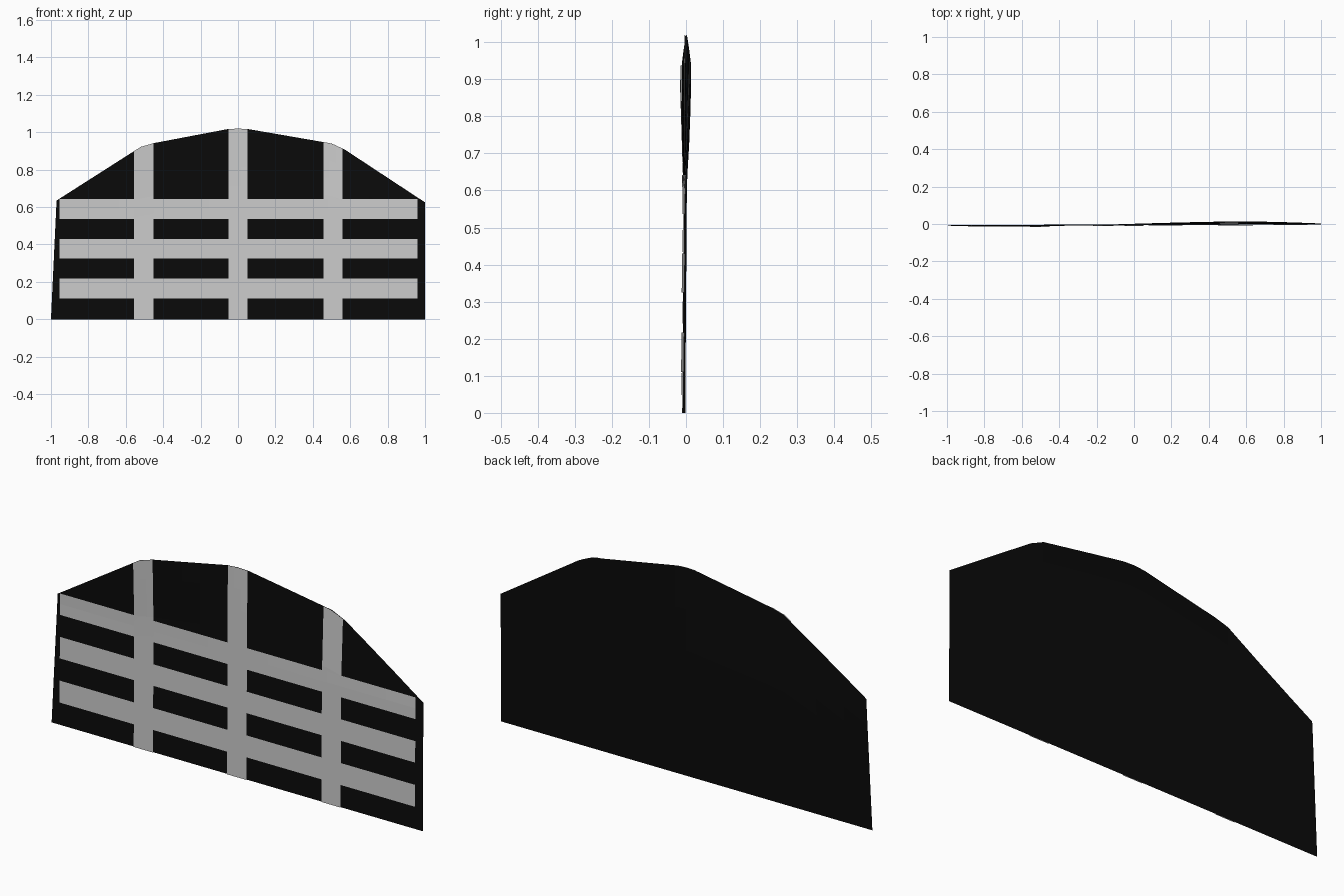
import bpy, bmesh

if "Cube" in bpy.data.objects:
    bpy.data.objects.remove(bpy.data.objects["Cube"])

# Upper outline of the panel (x, z)
TOP = [(-1.0, 0.62), (-0.97, 0.635), (-0.52, 0.922), (-0.45, 0.942), (-0.06, 1.016), (0, 1.02),
       (0.06, 1.016), (0.5, 0.94), (0.57, 0.908), (1.0, 0.625)]


def top_z(x):
    for (x0, z0), (x1, z1) in zip(TOP, TOP[1:]):
        if x <= x1:
            return z0 + (z1 - z0) * (x - x0) / (x1 - x0)
    return TOP[-1][1]


def warp(x, z):
    # slight twist of the thin board
    tilt = 0.004 + 0.02 * max(0, (z - 0.62) / 0.29)
    return -0.007 * (1 - z) + tilt * x


def sheet(name, columns, offset, rows=8, mat=None):
    """columns: list of (bottom point, top point), each (x, z)."""
    bm = bmesh.new()
    grid = []
    for (xb, zb), (xt, zt) in columns:
        col = []
        for i in range(rows + 1):
            t = i / rows
            x, z = xb + (xt - xb) * t, zb + (zt - zb) * t
            col.append(bm.verts.new((x, warp(x, z) + offset, z)))
        grid.append(col)
    for a, b in zip(grid, grid[1:]):
        for i in range(rows):
            bm.faces.new((a[i], b[i], b[i + 1], a[i + 1]))
    me = bpy.data.meshes.new(name)
    bm.to_mesh(me)
    bm.free()
    ob = bpy.data.objects.new(name, me)
    bpy.context.collection.objects.link(ob)
    if mat:
        me.materials.append(mat)
    return ob


black = bpy.data.materials.new("black")
black.diffuse_color = (0.003, 0.003, 0.003, 1)
black.use_nodes = True
black.node_tree.nodes["Principled BSDF"].inputs["Base Color"].default_value = black.diffuse_color

# Backing panel: columns under every outline corner, left edge slanted
xs = sorted({x for x, z in TOP[2:-1]} | {-0.85, -0.7, -0.3, -0.2, 0.2, 0.3, 0.7, 0.85, 1.0})
cols = [((-1, 0), (-0.97, 0.635))] + [((x, 0), (x, top_z(x))) for x in xs]
sheet("backing_panel", cols, 0.001, 10, black)

# Upright bars, trimmed to the outline
for i, c in enumerate((-0.503, 0.0, 0.508)):
    px = [c - 0.052, c - 0.018, c + 0.018, c + 0.052]
    sheet(f"upright_bar_{i + 1}", [((x, 0), (x, top_z(x))) for x in px], -0.003, 10)

# Horizontal rails
for i, (z0, z1) in enumerate(((0.11, 0.217), (0.325, 0.43), (0.537, 0.642))):
    px = [-0.955 + 1.915 * k / 12 for k in range(13)]
    sheet(f"rail_{i + 1}", [((x, z0), (x, z1)) for x in px], -0.003, 2)
